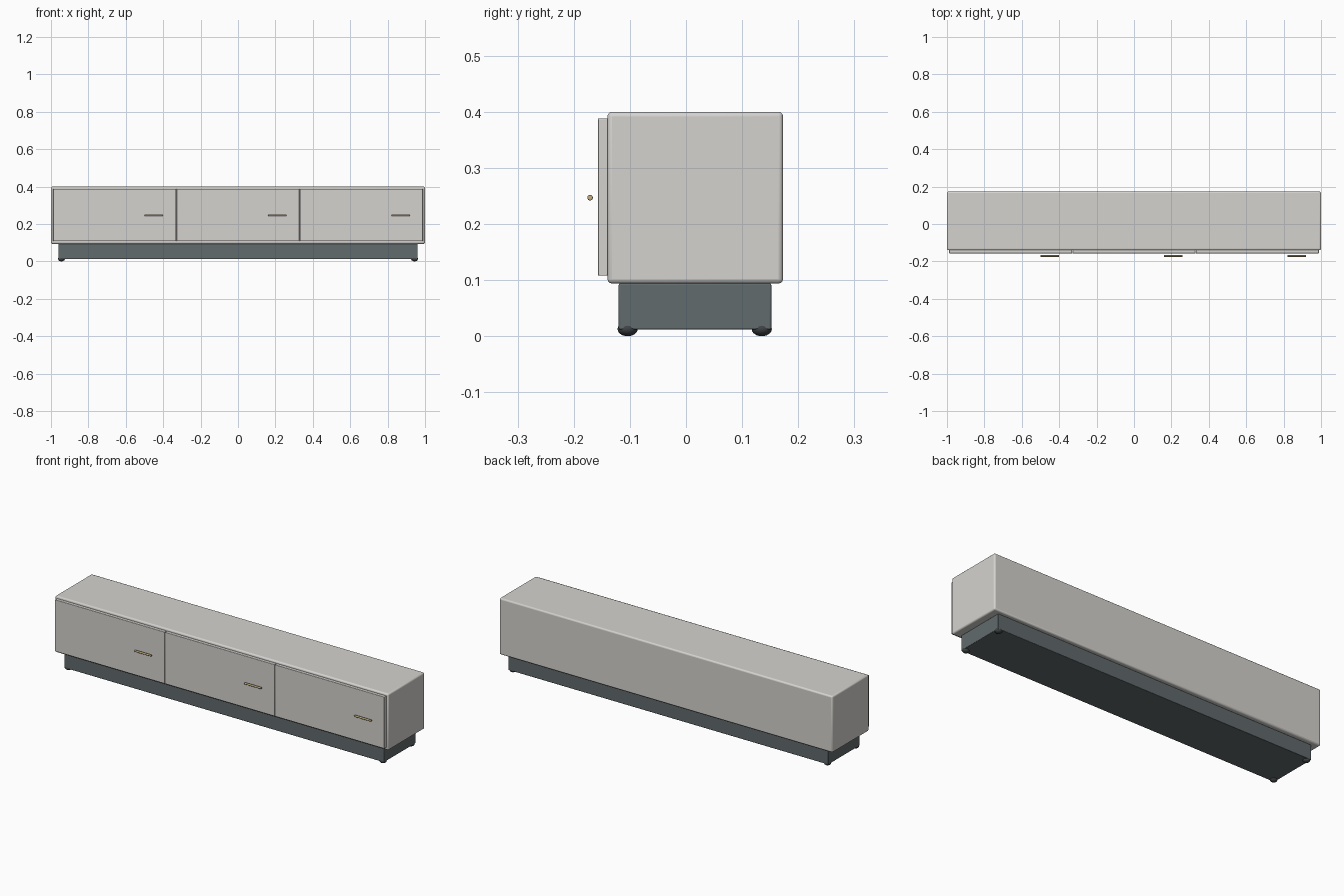
import bpy
from math import radians, pi

if "Cube" in bpy.data.objects:
    bpy.data.objects.remove(bpy.data.objects["Cube"])


def material(name, color):
    m = bpy.data.materials.new(name)
    m.diffuse_color = (*color, 1)
    m.use_nodes = True
    m.node_tree.nodes["Principled BSDF"].inputs["Base Color"].default_value = m.diffuse_color
    return m


LACQUER = material("warm_white_lacquer", (0.66, 0.65, 0.62))
SLATE = material("dark_slate", (0.12, 0.145, 0.15))
BRASS = material("brass", (0.55, 0.43, 0.22))
RUBBER = material("dark_rubber", (0.05, 0.055, 0.06))


def finish(ob, name, mat, bevel=0, segments=3):
    ob.name = name
    ob.data.materials.append(mat)
    if bevel:
        mod = ob.modifiers.new("rounded_edges", 'BEVEL')
        mod.width, mod.segments = bevel, segments
        mod.limit_method = 'ANGLE'
    bpy.ops.object.shade_smooth_by_angle(angle=radians(35))
    return ob


def box(name, lo, hi, mat, bevel):
    center = [(a + b) / 2 for a, b in zip(lo, hi)]
    bpy.ops.mesh.primitive_cube_add(size=1, location=center)
    ob = bpy.context.object
    ob.scale = [b - a for a, b in zip(lo, hi)]
    bpy.ops.object.transform_apply(location=False, rotation=False, scale=True)
    return finish(ob, name, mat, bevel)


# Long cabinet body on a recessed plinth
box("cabinet_body", (-1, -0.14, 0.094), (1, 0.173, 0.40), LACQUER, 0.008)
box("plinth", (-0.96, -0.12, 0.012), (0.96, 0.152, 0.094), SLATE, 0.003)

# Three door fronts, each with a slim bar handle set off to the right
for label, x in (("left", -0.66), ("middle", 0), ("right", 0.66)):
    box(f"{label}_door", (x - 0.328, -0.157, 0.108), (x + 0.328, -0.139, 0.388),
        LACQUER, 0.0015)
    bpy.ops.mesh.primitive_cylinder_add(vertices=24, radius=0.005, depth=0.1,
                                        location=(x + 0.21, -0.171, 0.247),
                                        rotation=(0, pi / 2, 0))
    finish(bpy.context.object, f"{label}_handle", BRASS, 0.001, 2)

# Flattened round feet under the plinth corners
for side, x in (("left", -0.944), ("right", 0.944)):
    for end, y in (("front", -0.104), ("back", 0.135)):
        bpy.ops.mesh.primitive_uv_sphere_add(segments=24, ring_count=12, radius=1,
                                             location=(x, y, 0.013),
                                             scale=(0.018, 0.018, 0.013))
        finish(bpy.context.object, f"{end}_{side}_foot", RUBBER)
